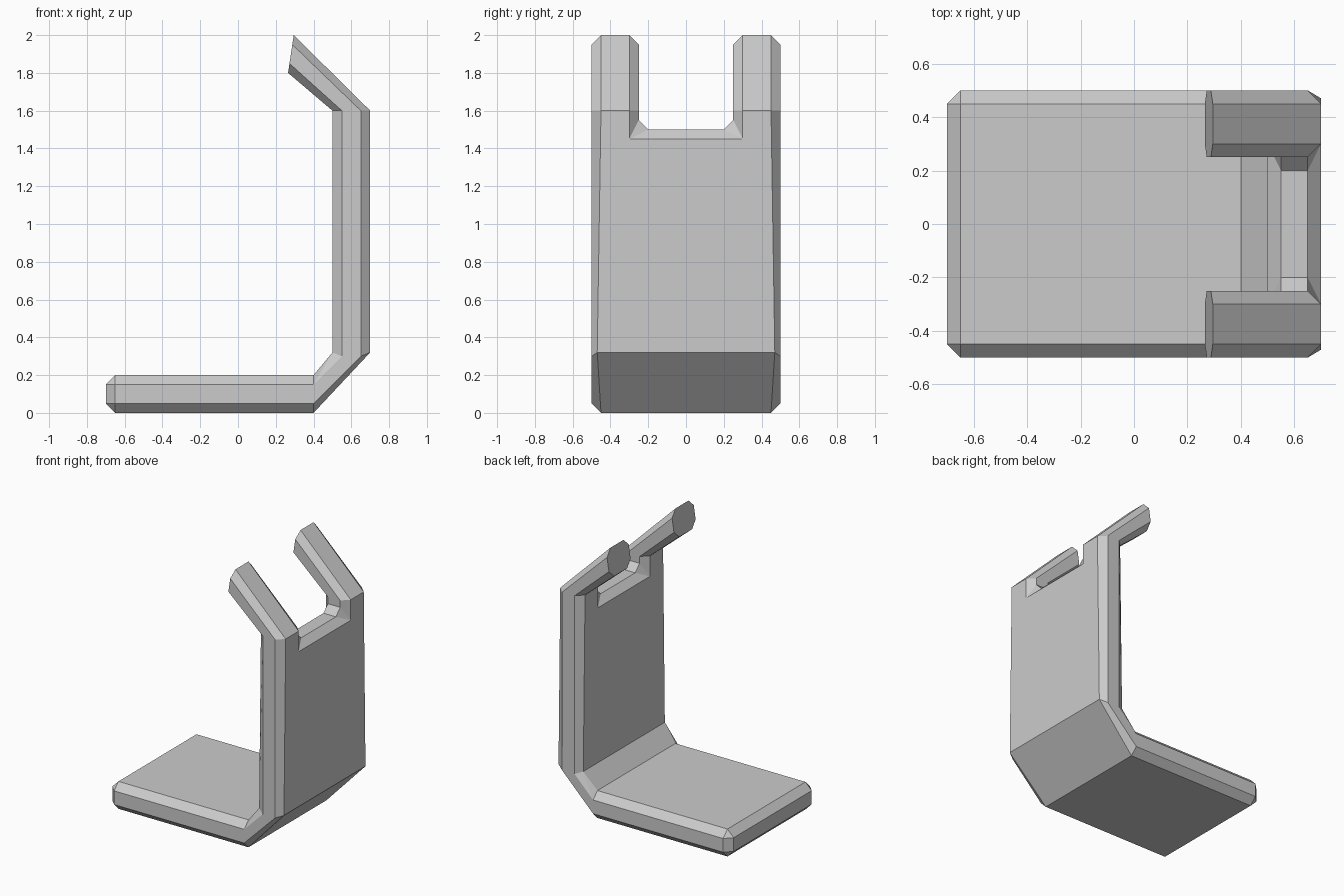
import bpy
import bmesh
from mathutils import Vector

if "Cube" in bpy.data.objects:
    bpy.data.objects.remove(bpy.data.objects["Cube"], do_unlink=True)

# Material
grey = bpy.data.materials.new("light_grey")
grey.use_nodes = True
colour = (0.6, 0.6, 0.6, 1)
grey.diffuse_color = colour
grey.node_tree.nodes["Principled BSDF"].inputs["Base Color"].default_value = colour

WIDE, BEVEL = 0.5, 0.05
bm = bmesh.new()


def vert(x, y, z):
    return bm.verts.new((x, y, z))


def edge_points(inner, outer, side_in, side_out, face_y, side_y):
    """Bevelled edge of a cross-section, from inner face to outer face."""
    return [vert(inner[0], face_y, inner[1]), vert(side_in[0], side_y, side_in[1]),
            vert(side_out[0], side_y, side_out[1]), vert(outer[0], face_y, outer[1])]


def bridge(a, b, closed=False):
    count = len(a) if closed else len(a) - 1
    return [bm.faces.new((a[i], a[(i + 1) % len(a)], b[(i + 1) % len(b)], b[i]))
            for i in range(count)]


def half_section(inner, outer, side_in, side_out, face_y, side_y=WIDE):
    """Half cross-section, open on the mirror plane."""
    return ([vert(inner[0], 0, inner[1])]
            + edge_points(inner, outer, side_in, side_out, face_y, side_y)
            + [vert(outer[0], 0, outer[1])])


# Foot plate and bend
nose = half_section((-0.7, 0.15), (-0.7, 0.05), (-0.7, 0.15), (-0.7, 0.05), 0.45, 0.45)
front = half_section((-0.65, 0.2), (-0.65, 0), (-0.65, 0.15), (-0.65, 0.05), 0.45)
heel = half_section((0.4, 0.2), (0.4, 0), (0.4, 0.15), (0.4, 0.05), 0.45)
bend = half_section((0.5, 0.32), (0.7, 0.32), (0.55, 0.3), (0.65, 0.3), 0.47)
bm.faces.new((nose[0], nose[1], nose[4], nose[5]))
bridge(nose, front)
bridge(front, heel)
bend_faces = bridge(heel, bend)
bmesh.utils.face_split(bend_faces[1], heel[2], bend[1])

# Prongs: shoulder ring and tip ring
def prong_ring(inner, outer):
    i, o = Vector(inner), Vector(outer)
    a, b = i.lerp(o, 0.25), i.lerp(o, 0.75)
    outside = edge_points(i, o, a, b, WIDE - BEVEL, WIDE)
    inside = edge_points(i, o, a, b, 0.25 + BEVEL, 0.25)
    return outside + inside[::-1]


shoulder = prong_ring((0.5, 1.6), (0.7, 1.6))
tip = prong_ring((0.265, 1.8), (0.295, 2.0))
bridge(shoulder, tip, closed=True)
bm.faces.new(tip)

# Upright panel: outer edge strips, slot and the two broad faces
bridge(bend[1:5], shoulder[:4])
corner = [vert(x, 0.3, 1.45) for x in (0.7, 0.5)]
wall = [vert(x, 0.25, 1.55) for x in (0.65, 0.55)]
floor = [vert(x, 0.2, 1.5) for x in (0.65, 0.55)]
middle = [vert(x, 0, z) for x, z in ((0.7, 1.45), (0.65, 1.5), (0.55, 1.5), (0.5, 1.45))]
bridge(shoulder[4:], [corner[0], wall[0], wall[1], corner[1]])
bm.faces.new((*wall, floor[1], floor[0]))
for c, w, f in zip(corner, wall, floor):
    bm.faces.new((c, w, f))
bridge([corner[0], floor[0], floor[1], corner[1]], middle)
bm.faces.new((bend[0], bend[1], shoulder[0], shoulder[7], corner[1], middle[3]))
bm.faces.new((bend[5], bend[4], shoulder[3], shoulder[4], corner[0], middle[0]))

# Mirror the half across the centre and weld
bmesh.ops.remove_doubles(bm, verts=bm.verts[:], dist=0.0005)
copy = bmesh.ops.duplicate(bm, geom=bm.verts[:] + bm.edges[:] + bm.faces[:])["geom"]
for v in copy:
    if isinstance(v, bmesh.types.BMVert):
        v.co.y = -v.co.y
bmesh.ops.remove_doubles(bm, verts=bm.verts[:], dist=0.0005)
bmesh.ops.dissolve_limit(bm, angle_limit=0.002, verts=bm.verts[:], edges=bm.edges[:])
bmesh.ops.recalc_face_normals(bm, faces=bm.faces[:])

mesh = bpy.data.meshes.new("bent_bracket")
bm.to_mesh(mesh)
bm.free()
mesh.materials.append(grey)
bracket = bpy.data.objects.new("bent_bracket", mesh)
bpy.context.collection.objects.link(bracket)
